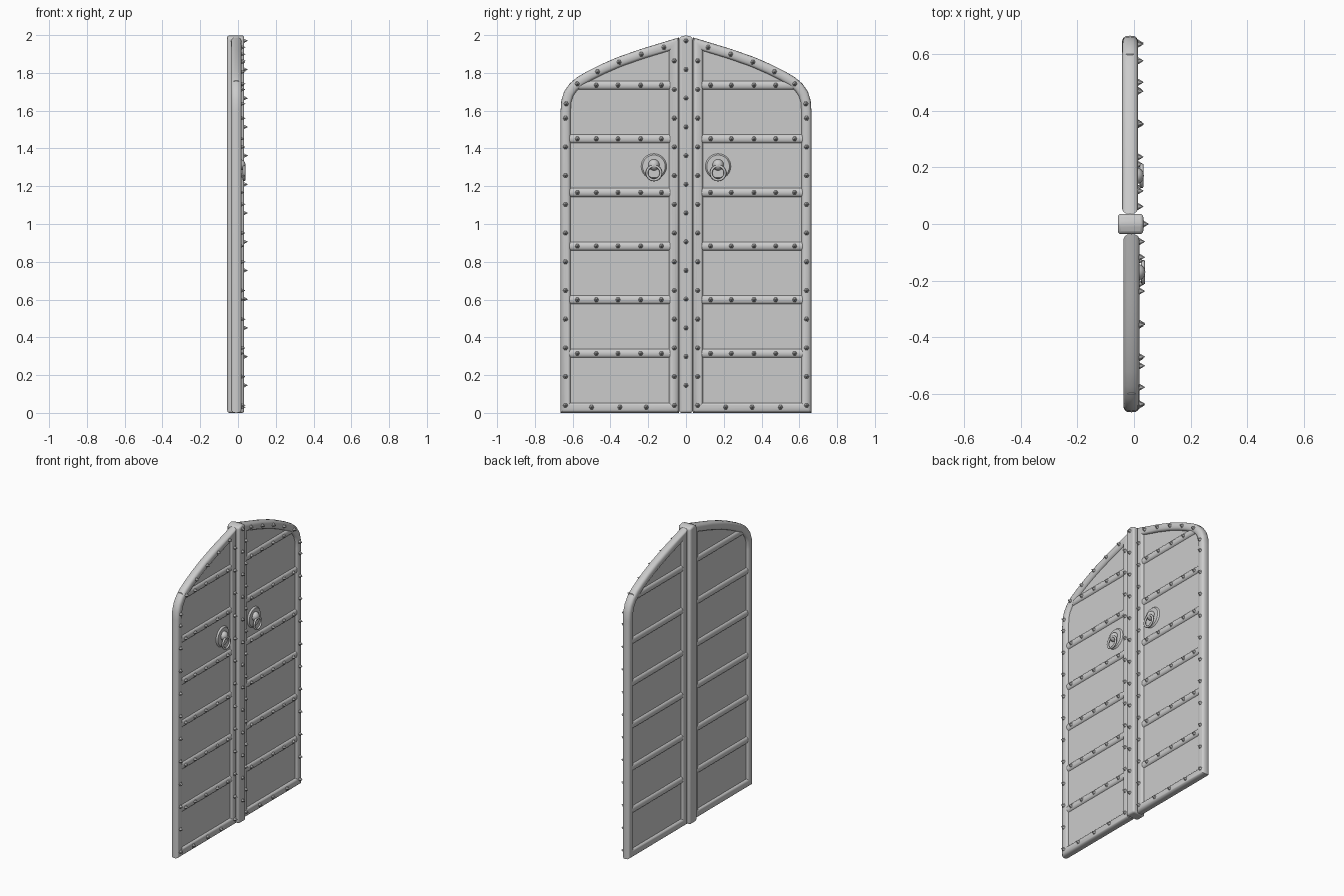
import bpy, bmesh, math
from mathutils import Matrix, Vector

cube = bpy.data.objects.get("Cube")
if cube:
    bpy.data.objects.remove(cube, do_unlink=True)

grey = bpy.data.materials.new("plain grey")
grey.use_nodes = True
colour = (0.6, 0.6, 0.6, 1)
grey.diffuse_color = colour
grey.node_tree.nodes["Principled BSDF"].inputs["Base Color"].default_value = colour


def finish(name, bm, angle=40):
    bmesh.ops.recalc_face_normals(bm, faces=bm.faces)
    mesh = bpy.data.meshes.new(name)
    bm.to_mesh(mesh)
    bm.free()
    mesh.materials.append(grey)
    ob = bpy.data.objects.new(name, mesh)
    bpy.context.collection.objects.link(ob)
    bpy.ops.object.select_all(action='DESELECT')
    ob.select_set(True)
    bpy.context.view_layer.objects.active = ob
    bpy.ops.object.shade_smooth_by_angle(angle=math.radians(angle))
    return ob


def section(half, depth, power=2.8, n=16):
    """Rounded-square cross-section as (across, x) pairs."""
    pts = []
    for i in range(n):
        c, s = math.cos(math.tau * i / n), math.sin(math.tau * i / n)
        pts.append((half * math.copysign(abs(c) ** (2 / power), c),
                    depth * math.copysign(abs(s) ** (2 / power), s)))
    return pts


def bridge(bm, a, b):
    for i in range(len(a)):
        j = (i + 1) % len(a)
        bm.faces.new((a[i], a[j], b[j], b[i]))


def inset_loop(pts, d):
    """Mitred inward offset of a counter-clockwise outline."""
    out = []
    for i, p in enumerate(pts):
        u = (p - pts[i - 1]).normalized()
        v = (pts[(i + 1) % len(pts)] - p).normalized()
        n1, n2 = Vector((-u.y, u.x)), Vector((-v.y, v.x))
        out.append(p + (n1 + n2) * d / (1 + n1.dot(n2)))
    return out


# Half outline of the arched door, as (y, z)
ARCH = [(.664, 1.6), (.66, 1.655), (.645, 1.702), (.617, 1.742), (.575, 1.778),
        (.52, 1.81), (.45, 1.845), (.36, 1.884), (.24, 1.926)]
OUTLINE = [Vector(p) for p in [(.036, 0), (.664, 0)] + ARCH + [(.036, 1.988)]]
WIDTH, DEPTH = .054, .0285


def add_prism(bm, loop, x0, x1):
    a = [bm.verts.new((x0, p[0], p[1])) for p in loop]
    b = [bm.verts.new((x1, p[0], p[1])) for p in loop]
    bridge(bm, a, b)
    bm.faces.new(a)
    bm.faces.new(b)


def add_stud(bm, x, y, z):
    m = Matrix.Translation((x + .007, y, z)) @ Matrix.Rotation(math.pi / 2, 4, 'Y')
    bmesh.ops.create_cone(bm, cap_ends=True, segments=6, radius1=.016, radius2=0,
                          depth=.026, matrix=m)


def arch_points(spacing):
    """Evenly spaced points along the middle of the arched rail."""
    path = inset_loop(OUTLINE, WIDTH / 2)[2:]
    walked, nxt, out = 0, spacing * .3, []
    for a, b in zip(path, path[1:]):
        length = (b - a).length
        while nxt <= walked + length:
            out.append(a.lerp(b, (nxt - walked) / length))
            nxt += spacing
        walked += length
    return out


BAR_HEIGHTS = [.315 + .284 * k for k in range(6)]


def build_leaf(side, s, cx):
    front = cx + DEPTH
    # Rounded frame
    bm = bmesh.new()
    rings = []
    for across, x in section(WIDTH / 2, DEPTH):
        loop = inset_loop(OUTLINE, WIDTH / 2 + across)
        rings.append([bm.verts.new((cx + x, s * p.x, p.y)) for p in loop])
    for i, ring in enumerate(rings):
        bridge(bm, rings[i - 1], ring)
    finish(side + "_frame", bm)

    # Flat panel
    bm = bmesh.new()
    add_prism(bm, [(s * p.x, p.y) for p in inset_loop(OUTLINE, WIDTH / 2)],
              cx - .011, cx + .011)
    finish(side + "_panel", bm)

    # Rounded cross bars
    bm = bmesh.new()
    for z in BAR_HEIGHTS:
        end = .6 if z > 1.7 else .63
        prof = section(.025, .023, 2.4)
        a = [bm.verts.new((cx + x, s * .07, z + h)) for h, x in prof]
        b = [bm.verts.new((cx + x, s * end, z + h)) for h, x in prof]
        bridge(bm, a, b)
        bm.faces.new(a)
        bm.faces.new(b)
    finish(side + "_cross_bars", bm)

    # Pointed studs
    bm = bmesh.new()
    for k in range(13):
        add_stud(bm, front, s * .062, .04 + .152 * k)
    for k in range(11):
        add_stud(bm, front, s * .638, .04 + .152 * k)
    for y in (.21, .35, .5):
        add_stud(bm, front, s * y, .03)
    for p in arch_points(.125):
        add_stud(bm, front, s * p.x, p.y)
    for z in BAR_HEIGHTS:
        for y in (.13, .24, .36, .475, .575):
            if z < 1.7 or y < .55:
                add_stud(bm, front - .006, s * y, z)
    finish(side + "_studs", bm, 20)

    # Ring handle on a round plate
    y, z, face = s * .17, 1.305, cx + .011
    turn = Matrix.Rotation(math.pi / 2, 4, 'Y')
    bm = bmesh.new()
    bmesh.ops.create_cone(bm, cap_ends=True, segments=32, radius1=.069, radius2=.06,
                          depth=.012, matrix=Matrix.Translation((face + .004, y, z)) @ turn)
    bmesh.ops.create_uvsphere(bm, u_segments=16, v_segments=8, radius=.03,
                              matrix=Matrix.Translation((face + .008, y, z + .008)))
    finish(side + "_handle_plate", bm)
    bpy.ops.mesh.primitive_torus_add(
        major_radius=.037, minor_radius=.007, major_segments=28, minor_segments=8,
        location=(face + .03, y, z - .035), rotation=(0, math.pi / 2, 0))
    ring = bpy.context.object
    ring.name = side + "_handle_ring"
    ring.data.materials.append(grey)
    bpy.ops.object.shade_smooth()


build_leaf("left", -1, -.009)
build_leaf("right", 1, -.014)

# Centre post with a peaked top
bm = bmesh.new()
add_prism(bm, [(-.036, 0), (.036, 0), (.036, 1.988), (0, 2), (-.036, 1.988)], -.057, .033)
post = finish("centre_post", bm)
bevel = post.modifiers.new("soft edges", 'BEVEL')
bevel.width = .012
bevel.segments = 3
bevel.limit_method = 'ANGLE'

# Studs down the centre post
bm = bmesh.new()
for k in range(13):
    add_stud(bm, .033, 0, .146 + .152 * k)
finish("centre_studs", bm, 20)
